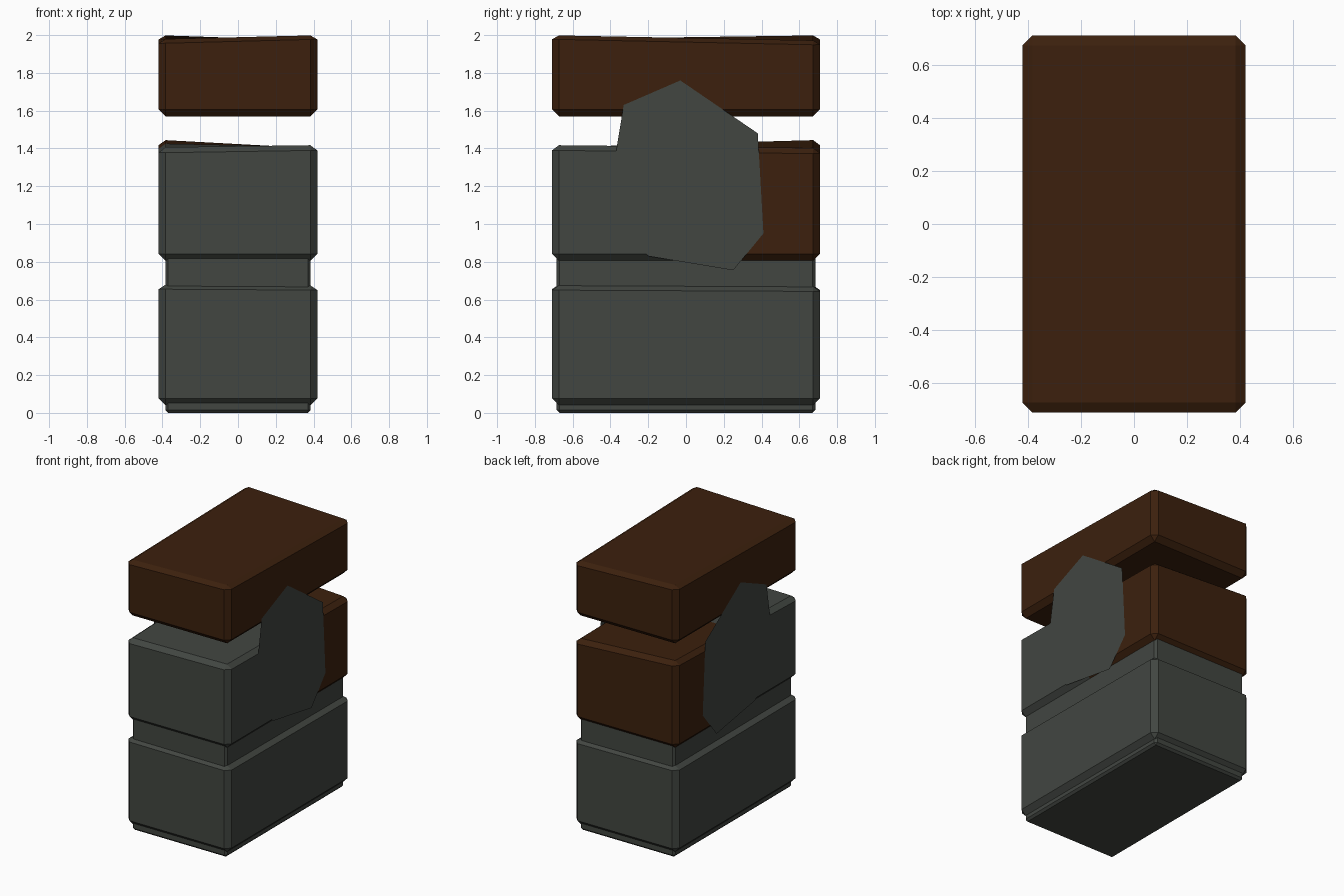
import bpy
import bmesh

cube = bpy.data.objects.get("Cube")
if cube:
    bpy.data.objects.remove(cube, do_unlink=True)


def make_material(name, rgb):
    mat = bpy.data.materials.new(name)
    mat.use_nodes = True
    mat.diffuse_color = (*rgb, 1)
    mat.node_tree.nodes["Principled BSDF"].inputs["Base Color"].default_value = (*rgb, 1)
    return mat


stone = make_material("grey stone", (0.054, 0.061, 0.053))
wood = make_material("dark brown", (0.045, 0.0145, 0.004))


def add_object(name, bm, *mats):
    mesh = bpy.data.meshes.new(name)
    bm.to_mesh(mesh)
    bm.free()
    for mat in mats:
        mesh.materials.append(mat)
    obj = bpy.data.objects.new(name, mesh)
    bpy.context.collection.objects.link(obj)
    return obj


def worn_block(name, half_x, half_y, bottom, corners, bevel, drop, mats, split=False):
    """Chamfered box whose top follows four corner heights:
    right front, left front, right back, left back (left is +x)."""
    bm = bmesh.new()
    bmesh.ops.create_cube(bm, size=2)
    top = sum(corners) / 4
    for v in bm.verts:
        v.co.x *= half_x
        v.co.y *= half_y
        v.co.z = top if v.co.z > 0 else bottom
    bmesh.ops.bevel(bm, geom=bm.edges[:], offset=bevel, segments=1,
                    profile=0.5, affect='EDGES')
    if split:
        bmesh.ops.bisect_plane(bm, geom=bm.verts[:] + bm.edges[:] + bm.faces[:],
                               plane_co=(0, 0, 0), plane_no=(0, 1, 0))
        for f in bm.faces:
            f.material_index = int(f.calc_center_median().y > 0)
    # Tilt the top and soften its upper chamfer
    rf, lf, rb, lb = corners
    for v in bm.verts:
        if v.co.z > (top + bottom) / 2:
            u = (v.co.x / half_x + 1) / 2
            w = (v.co.y / half_y + 1) / 2
            height = (1 - w) * ((1 - u) * rf + u * lf) + w * ((1 - u) * rb + u * lb)
            v.co.z = height - (drop if v.co.z < top - bevel / 2 else 0)
    return add_object(name, bm, *mats)


# Narrow inner core: shows as the foot and the neck
worn_block("inner_core", 0.385, 0.685, 0, (0.86,) * 4, 0.015, 0.015, [stone])

# Stacked blocks
worn_block("lower_block", 0.42, 0.71, 0.04, (0.68, 0.675, 0.675, 0.668),
           0.037, 0.025, [stone])
worn_block("middle_block", 0.42, 0.71, 0.805, (1.405, 1.418, 1.447, 1.4),
           0.037, 0.028, [stone, wood], split=True)
worn_block("top_block", 0.42, 0.71, 1.57, (1.978, 2.0, 2.0, 1.97),
           0.037, 0.022, [wood])

# Flat irregular plates, one on each side
outline = [(-0.03, 1.76), (-0.33, 1.63), (-0.42, 1.08), (-0.2, 0.83),
           (0.25, 0.755), (0.41, 0.95), (0.38, 1.48)]
for side, name in ((1, "left_plate"), (-1, "right_plate")):
    bm = bmesh.new()
    points = outline if side < 0 else outline[::-1]
    face = bm.faces.new([bm.verts.new((side * 0.423, y, z)) for y, z in points])
    face.normal_update()
    if face.normal.x * side < 0:
        face.normal_flip()
    add_object(name, bm, stone)
